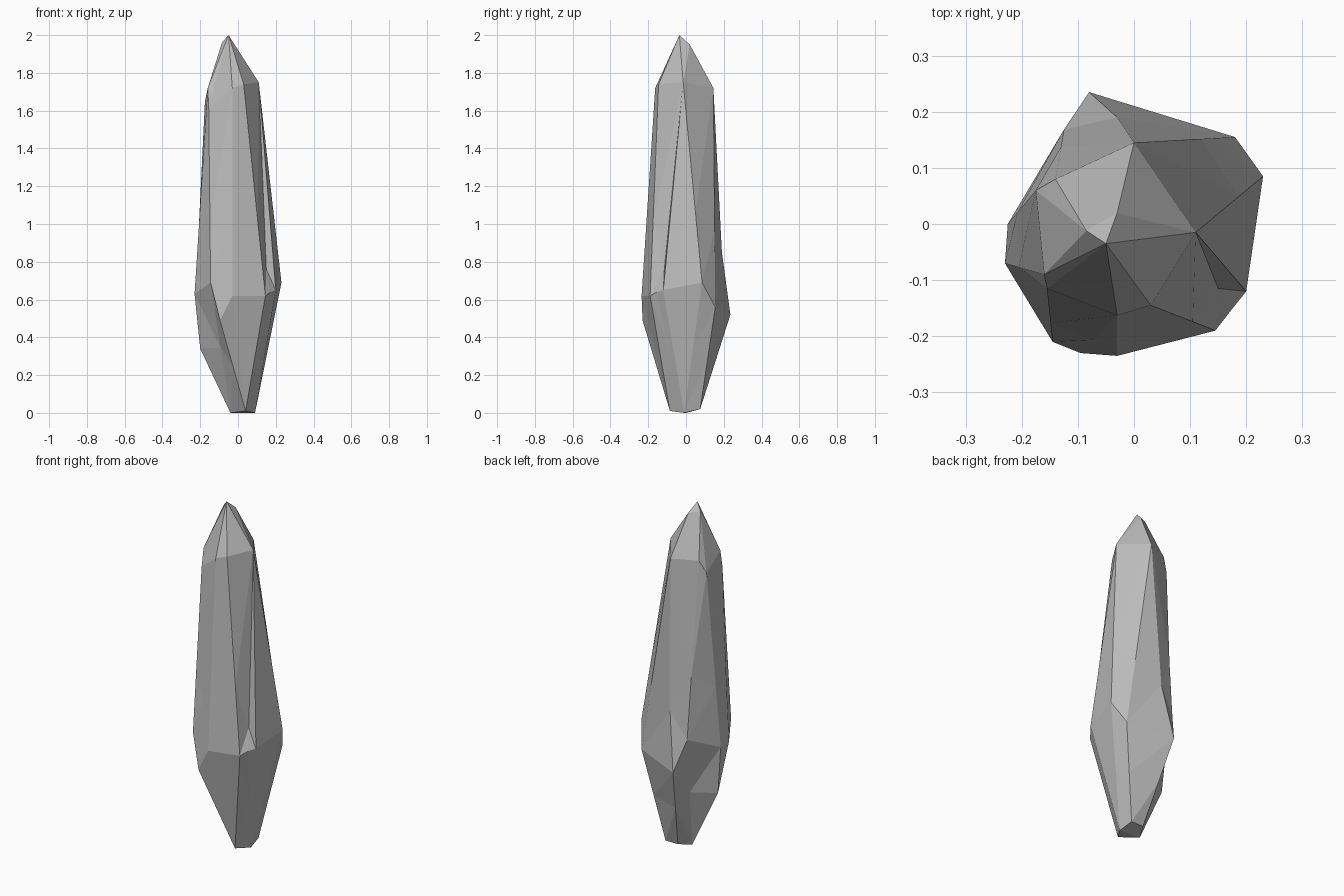
import bpy, bmesh
from mathutils import Vector

cube = bpy.data.objects.get("Cube")
if cube:
    bpy.data.objects.remove(cube)

stone = bpy.data.materials.new("grey_stone")
stone.use_nodes = True
grey = (0.5, 0.5, 0.5, 1)
stone.diffuse_color = grey
stone.node_tree.nodes["Principled BSDF"].inputs["Base Color"].default_value = grey

# Shared points of the blunt base, the lower flank and the tip
base_right, base_back = (.09, -.01, 0), (.08, .075, .02)
base_rear, base_left = (0, .075, .02), (-.04, 0, 0)
base_front = (.04, -.085, .01)
flank = (-.2, -.01, .34)
tip, tip_left, tip_back = (-.05, -.035, 2), (-.085, -.012, 1.96), (-.03, .02, 1.95)
top_right, top_back = (.11, -.015, 1.75), (0, .145, 1.72)
top_front, top_corner = (-.03, -.163, 1.72), (.03, -.145, 1.74)

# Columns around the crystal: base, low, waist, middle, shoulder, tip
# (None places the point on the straight line between its neighbours)
columns = [
    (base_right, None, (.23, .085, .69), None, top_right, tip),
    (base_back, None, (.18, .155, .56), None, top_back, tip_back),
    (base_rear, None, (-.08, .235, .52), (-.03, .19, .85), top_back, tip_back),
    (base_left, None, (-.125, .168, .7), None, (-.14, .08, 1.72), tip_left),
    (base_left, flank, (-.225, 0, .62), None, (-.175, .06, 1.65), tip_left),
    (base_left, flank, (-.23, -.07, .63), None, (-.16, -.09, 1.72), tip),
    (base_left, None, (-.145, -.21, .69), None, (-.155, -.115, 1.62), tip),
    (base_front, None, (-.095, -.23, .49), None, top_front, tip),
    (base_front, None, (-.03, -.235, .62), None, top_front, tip),
    (base_front, None, (.145, -.19, .62), None, top_corner, tip),
    # Narrow groove on the right-hand side
    (base_right, None, (.172, -.155, .64), (.15, -.115, .76), top_right, tip),
    (base_right, None, (.2, -.12, .65), None, top_right, tip),
]


def fill(column):
    pts = [Vector(p) if p else None for p in column]
    for i, blend in ((1, 0.5), (3, 0.35)):
        if pts[i] is None:
            pts[i] = pts[i - 1].lerp(pts[i + 1], blend)
    return pts


# Loft the columns into one closed faceted body
bm = bmesh.new()
grid = [[bm.verts.new(p) for p in fill(c)] for c in columns]
for left, right in zip(grid, grid[1:] + grid[:1]):
    for k in range(len(left) - 1):
        bm.faces.new((left[k], right[k], right[k + 1], left[k + 1]))
bm.faces.new([c[0] for c in reversed(grid)])
bm.faces.new([c[-1] for c in grid])
bmesh.ops.remove_doubles(bm, verts=bm.verts, dist=0.0005)
bmesh.ops.triangulate(bm, faces=bm.faces)
bmesh.ops.dissolve_degenerate(bm, edges=bm.edges, dist=0.0005)
bmesh.ops.recalc_face_normals(bm, faces=bm.faces)

mesh = bpy.data.meshes.new("crystal_shard")
bm.to_mesh(mesh)
bm.free()
mesh.materials.append(stone)
bpy.context.collection.objects.link(bpy.data.objects.new("crystal_shard", mesh))
